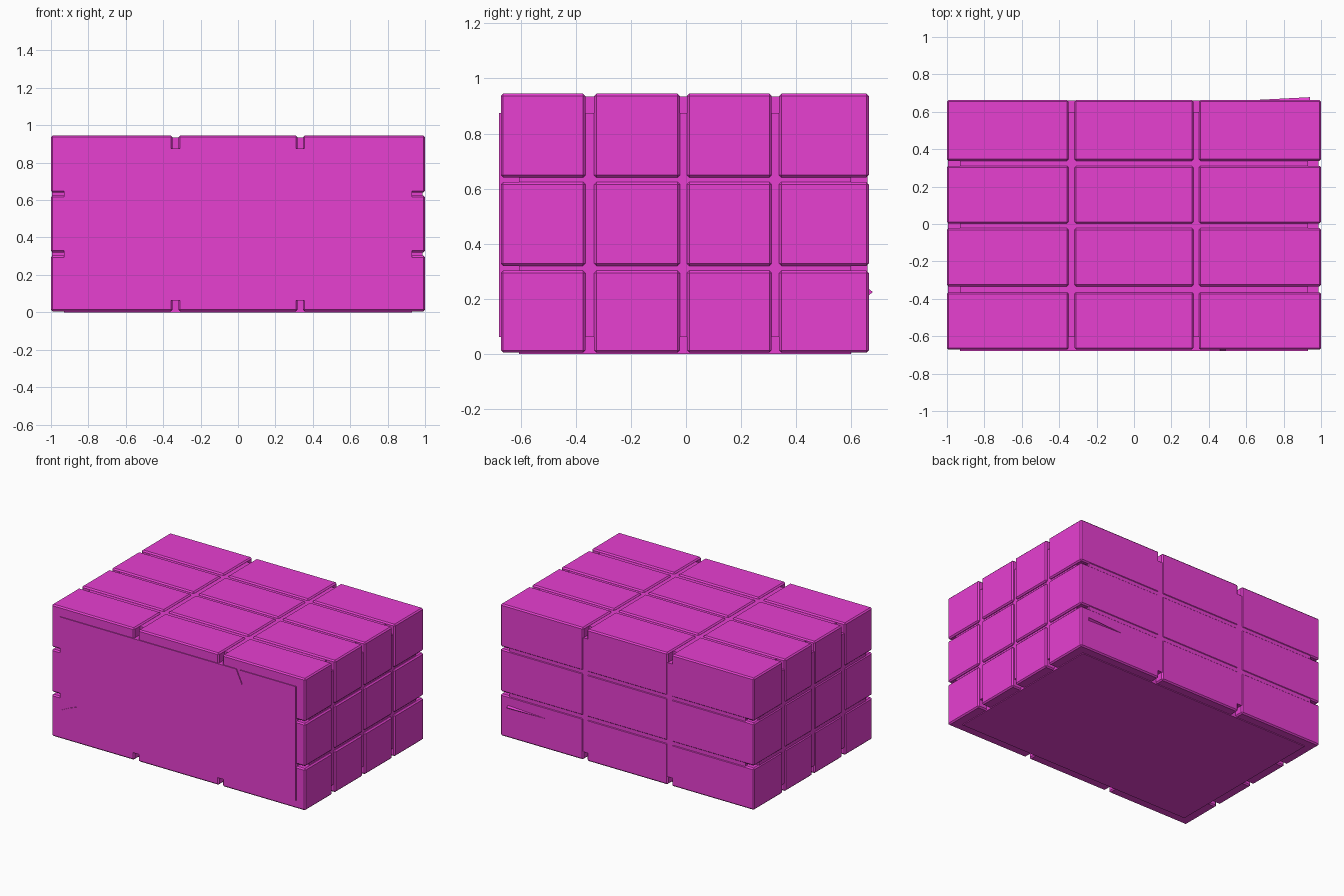
import bpy, bmesh

if "Cube" in bpy.data.objects:
    bpy.data.objects.remove(bpy.data.objects["Cube"])

mat = bpy.data.materials.new("magenta")
mat.diffuse_color = (0.8, 0.05, 0.64, 1)
mat.use_nodes = True
mat.node_tree.nodes["Principled BSDF"].inputs["Base Color"].default_value = mat.diffuse_color


def finish(name, bm):
    bmesh.ops.recalc_face_normals(bm, faces=bm.faces)
    me = bpy.data.meshes.new(name)
    bm.to_mesh(me)
    bm.free()
    ob = bpy.data.objects.new(name, me)
    me.materials.append(mat)
    bpy.context.collection.objects.link(ob)
    return ob


def add_box(bm, xs, ys, zs):
    v = bmesh.ops.create_cube(bm, size=1)["verts"]
    for p in v:
        p.co = [r[0] if c < 0 else r[1] for c, r in zip(p.co, (xs, ys, zs))]


# Chamfered stone blocks, 3 x 4 x 3
columns = [(-1, -0.35), (-0.318, 0.318), (0.347, 1)]
rows = [(-0.672, -0.365), (-0.333, -0.022), (0.003, 0.311), (0.338, 0.663)]
layers = [(0.005, 0.303), (0.32, 0.625), (0.64, 0.945)]
bm = bmesh.new()
for c in columns:
    for r in rows:
        for l in layers:
            add_box(bm, c, r, l)
bmesh.ops.bevel(bm, geom=bm.edges[:], offset=0.009, segments=1, affect='EDGES')
finish("stone_blocks", bm)

# Mortar slabs just under each outer side, stopping short of the edges
bm = bmesh.new()
X, Y, Z = (-0.93, 0.93), (-0.605, 0.598), (0.062, 0.875)
add_box(bm, (-0.994, 0.986), Y, Z)
add_box(bm, X, (-0.605, 0.659), Z)
add_box(bm, X, Y, (0.0, 0.935))
finish("mortar_core", bm)

# Front panel with two cracks cut into its outline
outline = [(-0.93, 0.062), (0.93, 0.062), (0.93, 0.875), (0.49, 0.875),
           (0.508, 0.77), (0.46, 0.875), (-0.93, 0.875), (-0.93, 0.243),
           (-0.775, 0.275), (-0.86, 0.243), (-0.93, 0.208)]
bm = bmesh.new()
face = bm.faces.new([bm.verts.new((x, -0.678, z)) for x, z in outline])
out = bmesh.ops.extrude_face_region(bm, geom=[face], use_keep_orig=True)
for v in out["geom"]:
    if isinstance(v, bmesh.types.BMVert):
        v.co.y = -0.605
finish("front_panel", bm)

# Small wedge chip standing proud of the back
bm = bmesh.new()
pts = [(0.94, 0.65, 0.246), (0.94, 0.678, 0.225), (0.94, 0.65, 0.204), (0.59, 0.66, 0.22)]
a, b, c, d = [bm.verts.new(p) for p in pts]
for f in ((a, b, c), (a, b, d), (b, c, d), (c, a, d)):
    bm.faces.new(f)
finish("back_chip", bm)
